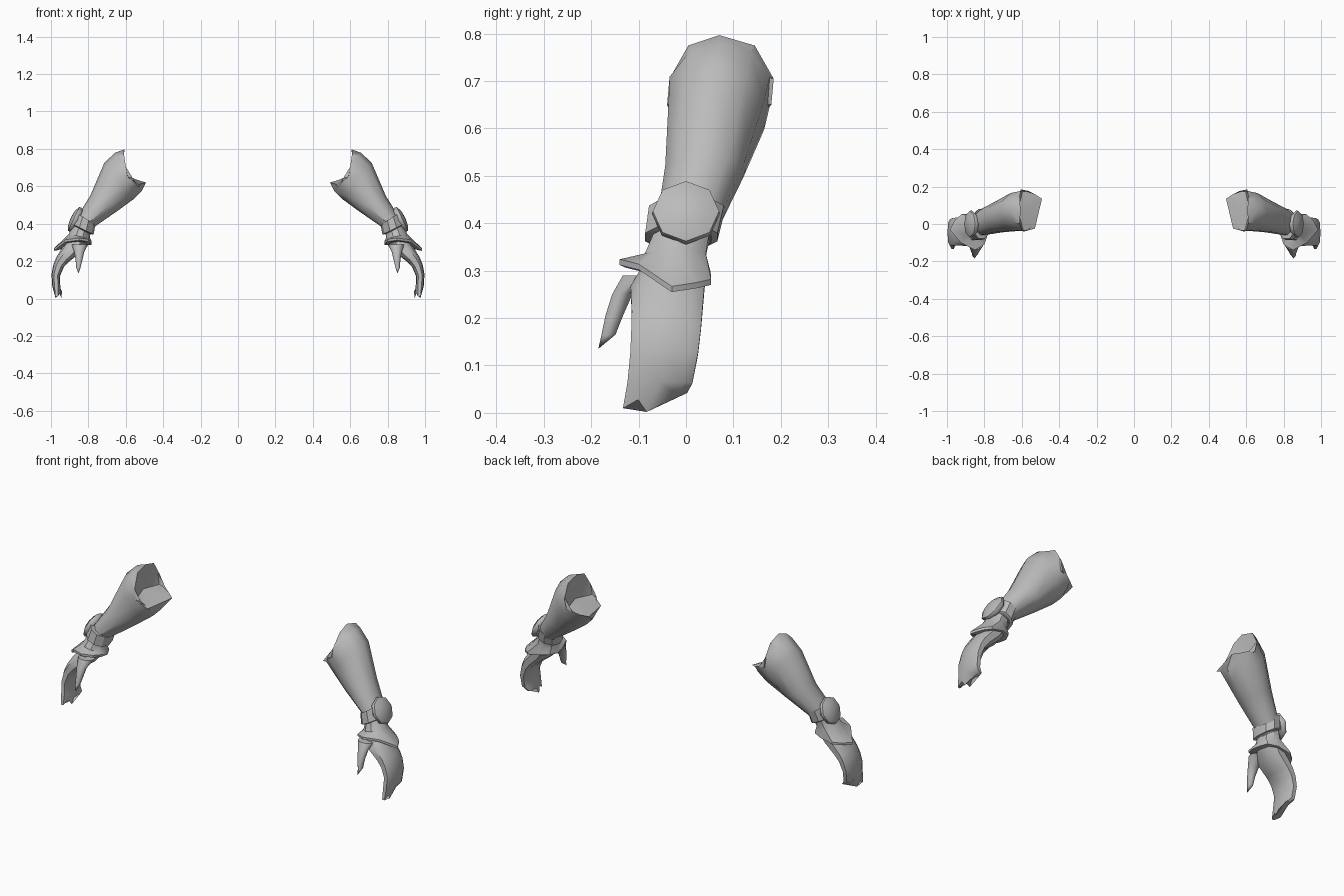
import bpy, bmesh, math
from mathutils import Vector

if "Cube" in bpy.data.objects:
    bpy.data.objects.remove(bpy.data.objects["Cube"])

grey = bpy.data.materials.new("plain grey")
grey.diffuse_color = (0.5, 0.5, 0.5, 1)
grey.use_nodes = True
grey.node_tree.nodes["Principled BSDF"].inputs["Base Color"].default_value = grey.diffuse_color
N = 10


def ring(xo, zo, xi, zi, y0, y1, power=1.0):
    """Oval ring between an outer and an inner (x, z) point, spanning y0..y1."""
    pts = []
    for i in range(N):
        a = 2 * math.pi * i / N
        c, s = math.cos(a), math.sin(a)
        c = math.copysign(abs(c) ** power, c)
        s = math.copysign(abs(s) ** power, s)
        t = (1 - c) / 2
        y = (y0 + y1) / 2 + s * (y1 - y0) / 2
        pts.append(Vector((xo + (xi - xo) * t, y, zo + (zi - zo) * t)))
    return pts


def loft(name, rings, start=None, end=None, angle=40):
    """Skin rings together, cap the ends (to a point if given), mirror to both arms."""
    bm = bmesh.new()
    rows = [[bm.verts.new(p) for p in r] for r in rings]
    for a, b in zip(rows, rows[1:]):
        n = len(a)
        for i in range(n):
            bm.faces.new((a[i], a[(i + 1) % n], b[(i + 1) % n], b[i]))
    for row, tip in ((rows[0], start), (rows[-1], end)):
        if tip is None:
            bm.faces.new(row)
        else:
            v = bm.verts.new(tip)
            for i in range(len(row)):
                bm.faces.new((row[i], row[(i + 1) % len(row)], v))
    bmesh.ops.recalc_face_normals(bm, faces=bm.faces[:])
    me = bpy.data.meshes.new(name)
    bm.to_mesh(me)
    bm.free()
    me.materials.append(grey)
    ob = bpy.data.objects.new(name, me)
    bpy.context.collection.objects.link(ob)
    bpy.ops.object.select_all(action='DESELECT')
    ob.select_set(True)
    bpy.context.view_layer.objects.active = ob
    bpy.ops.object.shade_smooth_by_angle(angle=math.radians(angle))
    m = ob.modifiers.new("both_arms", 'MIRROR')
    m.use_axis[0] = True
    m.use_mirror_merge = False
    return ob


# Forearm: bent elbow rim with a recessed hollow, tapering to the wrist
rim = [Vector(p) for p in (
    (.607, .07, .797), (.61, .145, .775), (.605, .185, .705), (.595, .18, .65),
    (.53, .16, .63), (.492, .135, .62), (.53, -.025, .61), (.59, -.04, .65),
    (.60, -.035, .705), (.61, .005, .775))]
loft("forearm", [
    rim,
    ring(.657, .78, .515, .575, -.04, .182),
    ring(.715, .725, .56, .53, -.042, .17),
    ring(.79, .55, .645, .468, -.048, .125),
    ring(.855, .445, .765, .385, -.062, .08),
    ring(.88, .39, .79, .34, -.06, .055)],
    start=(.62, .07, .66))

# Wrist band
loft("wrist_band", [
    ring(.855, .45, .775, .40, -.06, .07),
    ring(.866, .46, .763, .395, -.082, .084),
    ring(.888, .40, .772, .342, -.09, .07),
    ring(.875, .385, .79, .345, -.07, .05)], angle=30)

# Round plate on the outside of the wrist
normal = Vector((.905, 0, .425))
up = Vector((-.425, 0, .905))
side = Vector((0, 1, 0))
mid = Vector((.873, 0, .423))


def octagon(radius, depth):
    return [mid + normal * depth + radius * (
        up * math.cos(k * math.pi / 4) + side * math.sin(k * math.pi / 4))
        for k in range(8)]


loft("wrist_disc", [octagon(.06, -.02), octagon(.072, -.006), octagon(.07, .006),
                    octagon(.042, .019)],
     end=mid + normal * .023, angle=50)

# Flared guard over the back of the hand, with pointed lower edge
flare = [Vector(p) for p in (
    (.985, -.03, .255), (.957, .022, .263), (.92, .053, .27), (.85, .052, .285),
    (.80, .03, .29), (.782, -.01, .288), (.783, -.06, .295), (.80, -.11, .305),
    (.85, -.14, .312), (.925, -.10, .302))]
middle = Vector((.87, -.04, .30))
lip = [p.lerp(middle, .12) + Vector((0, 0, -.004)) for p in flare]
loft("hand_guard", [
    ring(.883, .395, .79, .345, -.072, .052),
    ring(.905, .345, .79, .32, -.09, .045),
    [p + Vector((0, 0, .012)) for p in flare], flare, lip],
    end=middle, angle=35)

# Hand: curved mitten ending in a notched fingertip edge
tips = ring(.985, .03, .955, .03, -.133, .005, .7)
for p in tips:
    t = (p.y + .133) / .138
    if t > .9:            # rear finger
        p.z = .042
    elif t > .7:
        p.z = .036
    elif t > .3:          # lowest fingertip
        p.y, p.z = -.083, .002
    elif t > .1:          # notch
        p.y, p.z = -.101, .028
    else:                 # front finger
        p.y, p.z = -.133, .010
    p.x -= .02 * t
loft("hand", [
    ring(.90, .33, .80, .30, -.09, .048),
    ring(.938, .275, .835, .25, -.12, .042, .8),
    ring(.972, .22, .90, .20, -.117, .037, .7),
    ring(.988, .18, .93, .17, -.118, .034, .7),
    ring(.997, .13, .952, .12, -.12, .028, .7),
    ring(.993, .065, .95, .062, -.126, .016, .7),
    tips], angle=45)

# Thumb
loft("thumb", [
    ring(.89, .29, .80, .29, -.135, -.06),
    ring(.876, .25, .822, .25, -.157, -.112),
    ring(.868, .205, .832, .205, -.171, -.132),
    ring(.866, .165, .842, .165, -.179, -.148)],
    end=(.852, -.185, .135), angle=50)
